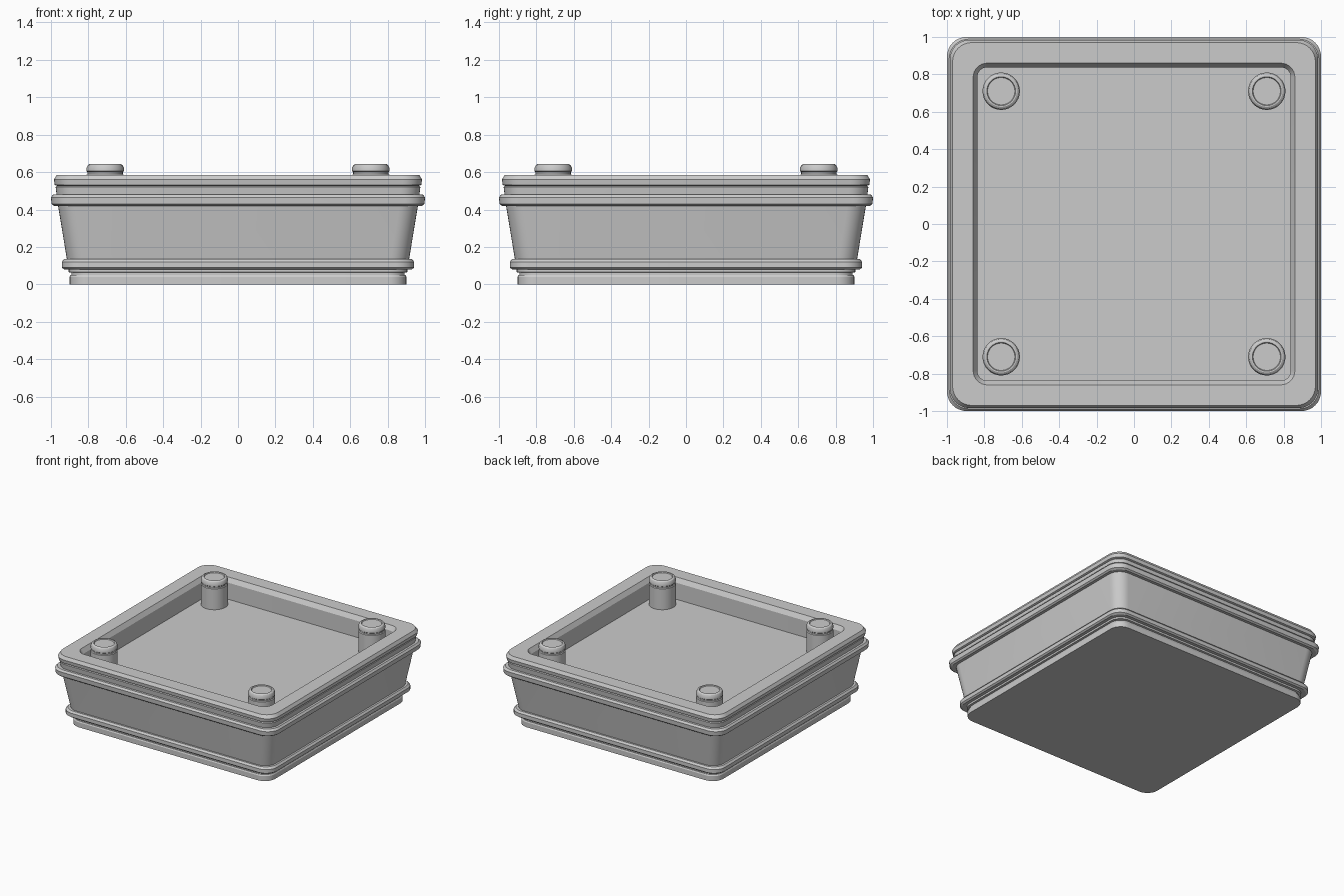
import bpy, bmesh
from math import sin, cos, pi

if "Cube" in bpy.data.objects:
    bpy.data.objects.remove(bpy.data.objects["Cube"])


def ring(half, radius, z, cx, cy, steps=8):
    """Rounded square outline; radius == half gives a circle."""
    pts = []
    for corner, (sx, sy) in enumerate([(1, 1), (-1, 1), (-1, -1), (1, -1)]):
        for i in range(steps + 1):
            a = (corner + i / steps) * pi / 2
            pts.append((cx + sx * (half - radius) + radius * cos(a),
                        cy + sy * (half - radius) + radius * sin(a), z))
    return pts


def loft(name, profile, center=(0, 0), cap_bottom=True):
    """Skin a stack of (half width, corner radius, z) outlines."""
    bm = bmesh.new()
    loops = [[bm.verts.new(p) for p in ring(h, r, z, *center)]
             for h, r, z in profile]
    n = len(loops[0])
    for a, b in zip(loops, loops[1:]):
        for i in range(n):
            j = (i + 1) % n
            bm.faces.new((a[i], a[j], b[j], b[i]))
    if cap_bottom:
        bm.faces.new(loops[0][::-1])
    bm.faces.new(loops[-1])
    bmesh.ops.remove_doubles(bm, verts=bm.verts, dist=1e-5)
    mesh = bpy.data.meshes.new(name)
    bm.to_mesh(mesh)
    bm.free()
    obj = bpy.data.objects.new(name, mesh)
    bpy.context.collection.objects.link(obj)
    bpy.ops.object.select_all(action='DESELECT')
    obj.select_set(True)
    bpy.context.view_layer.objects.active = obj
    bpy.ops.object.shade_smooth_by_angle(angle=0.45)
    return obj


# Outer side: foot, lower band, tapered wall, upper band, rim
outer = [(0.90, 0.0), (0.90, 0.04), (0.895, 0.05), (0.89, 0.05),
         (0.89, 0.062), (0.905, 0.065), (0.905, 0.08),
         (0.93, 0.08), (0.942, 0.09), (0.942, 0.12), (0.93, 0.135),
         (0.915, 0.135), (0.962, 0.42),
         (0.985, 0.42), (0.997, 0.43), (1.0, 0.465), (0.988, 0.48),
         (0.97, 0.48), (0.975, 0.52), (0.968, 0.527),
         (0.98, 0.532), (0.984, 0.56), (0.97, 0.585)]
# Inner side: chamfered lip down to the recessed floor
inner = [(0.86, 0.585), (0.838, 0.55), (0.838, 0.415)]
loft("tray_body", [(h, h - 0.9 * h + 0.005, z) for h, z in outer]
     + [(h, h - 0.785, z) for h, z in inner])

# Corner posts with a rounded cap and a shallow dish on top
post = [(0.1, 0.415), (0.1, 0.585), (0.094, 0.59), (0.094, 0.60),
        (0.1, 0.605), (0.1, 0.622), (0.093, 0.637), (0.084, 0.643),
        (0.077, 0.643), (0.073, 0.636)]
for sx, side in ((-1, "left"), (1, "right")):
    for sy, end in ((-1, "front"), (1, "back")):
        loft(f"post_{end}_{side}", [(r, r, z) for r, z in post],
             (sx * 0.71, sy * 0.71), cap_bottom=False)
